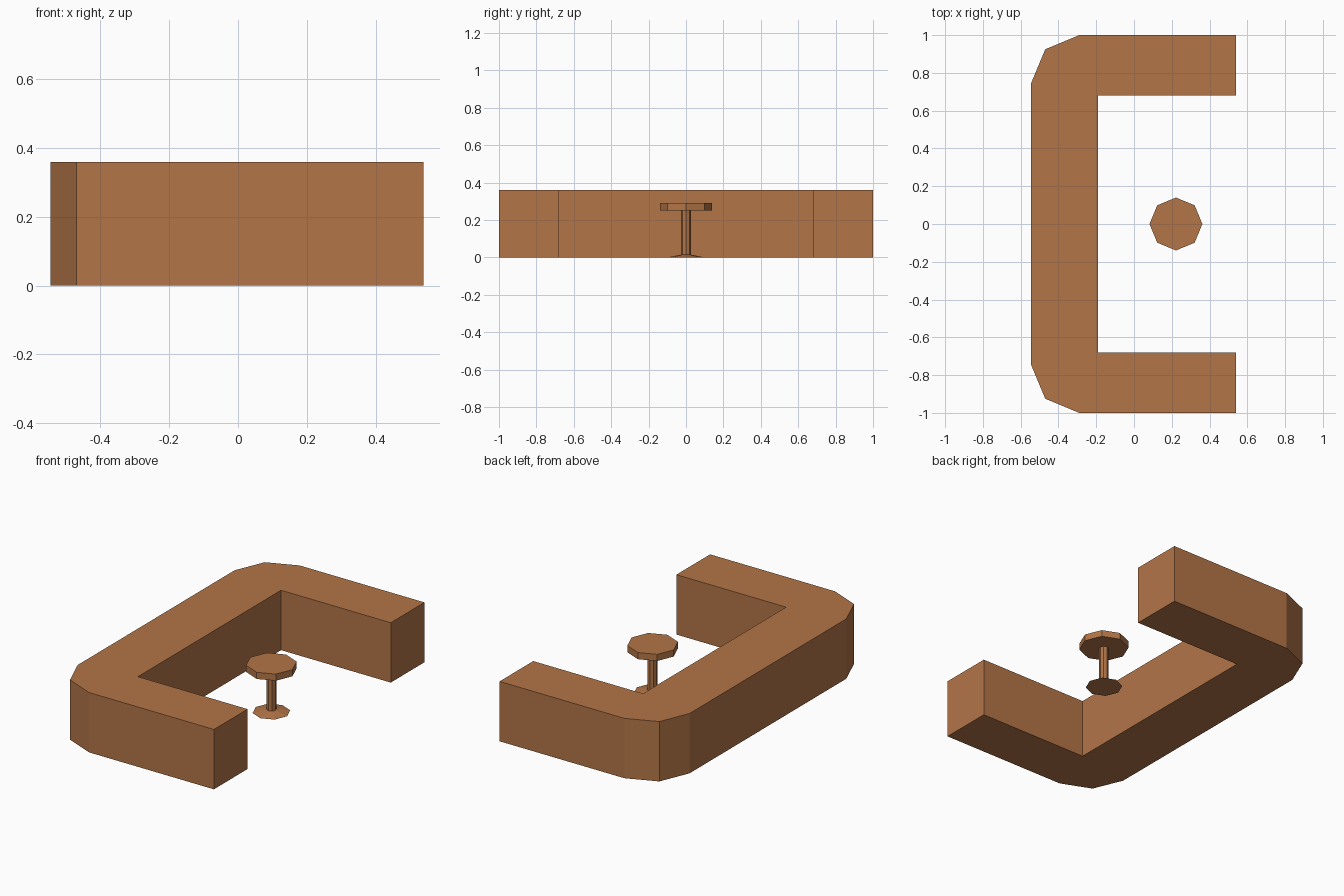
import bpy, bmesh, math

if "Cube" in bpy.data.objects:
    bpy.data.objects.remove(bpy.data.objects["Cube"])

wood = bpy.data.materials.new("warm_brown")
wood.diffuse_color = (0.45, 0.178, 0.064, 1)
wood.use_nodes = True
wood.node_tree.nodes["Principled BSDF"].inputs["Base Color"].default_value = wood.diffuse_color


def finish(name, bm):
    bmesh.ops.recalc_face_normals(bm, faces=bm.faces)
    mesh = bpy.data.meshes.new(name)
    bm.to_mesh(mesh)
    bm.free()
    mesh.materials.append(wood)
    obj = bpy.data.objects.new(name, mesh)
    bpy.context.collection.objects.link(obj)
    return obj


def octagon_solid(name, x, z0, z1, r0, r1):
    """Eight-sided drum or cone with corners on the axes."""
    bm = bmesh.new()
    rings = [[bm.verts.new((x + r * math.cos(i * math.pi / 4),
                            r * math.sin(i * math.pi / 4), z)) for i in range(8)]
             for r, z in ((r0, z0), (r1, z1))]
    bm.faces.new(rings[0])
    bm.faces.new(rings[1])
    for i in range(8):
        j = (i + 1) % 8
        bm.faces.new((rings[0][i], rings[0][j], rings[1][j], rings[1][i]))
    return finish(name, bm)


# Counter: half outline mirrored across y, then extruded upward
half = [(-0.19, 0.68), (0.54, 0.68), (0.54, 1.0), (-0.29, 1.0), (-0.47, 0.925), (-0.545, 0.745)]
outline = half + [(x, -y) for x, y in reversed(half)]
bm = bmesh.new()
base = bm.faces.new([bm.verts.new((x, y, 0)) for x, y in outline])
top = bmesh.ops.extrude_face_region(bm, geom=[base], use_keep_orig=True)
bmesh.ops.translate(bm, vec=(0, 0, 0.36),
                    verts=[v for v in top["geom"] if isinstance(v, bmesh.types.BMVert)])
finish("counter", bm)

# Stool: flat foot, post and seat
STOOL_X = 0.222
octagon_solid("stool_foot", STOOL_X, 0.0, 0.015, 0.104, 0.027)
octagon_solid("stool_post", STOOL_X, 0.012, 0.25, 0.027, 0.027)
octagon_solid("stool_seat", STOOL_X, 0.25, 0.29, 0.14, 0.14)
